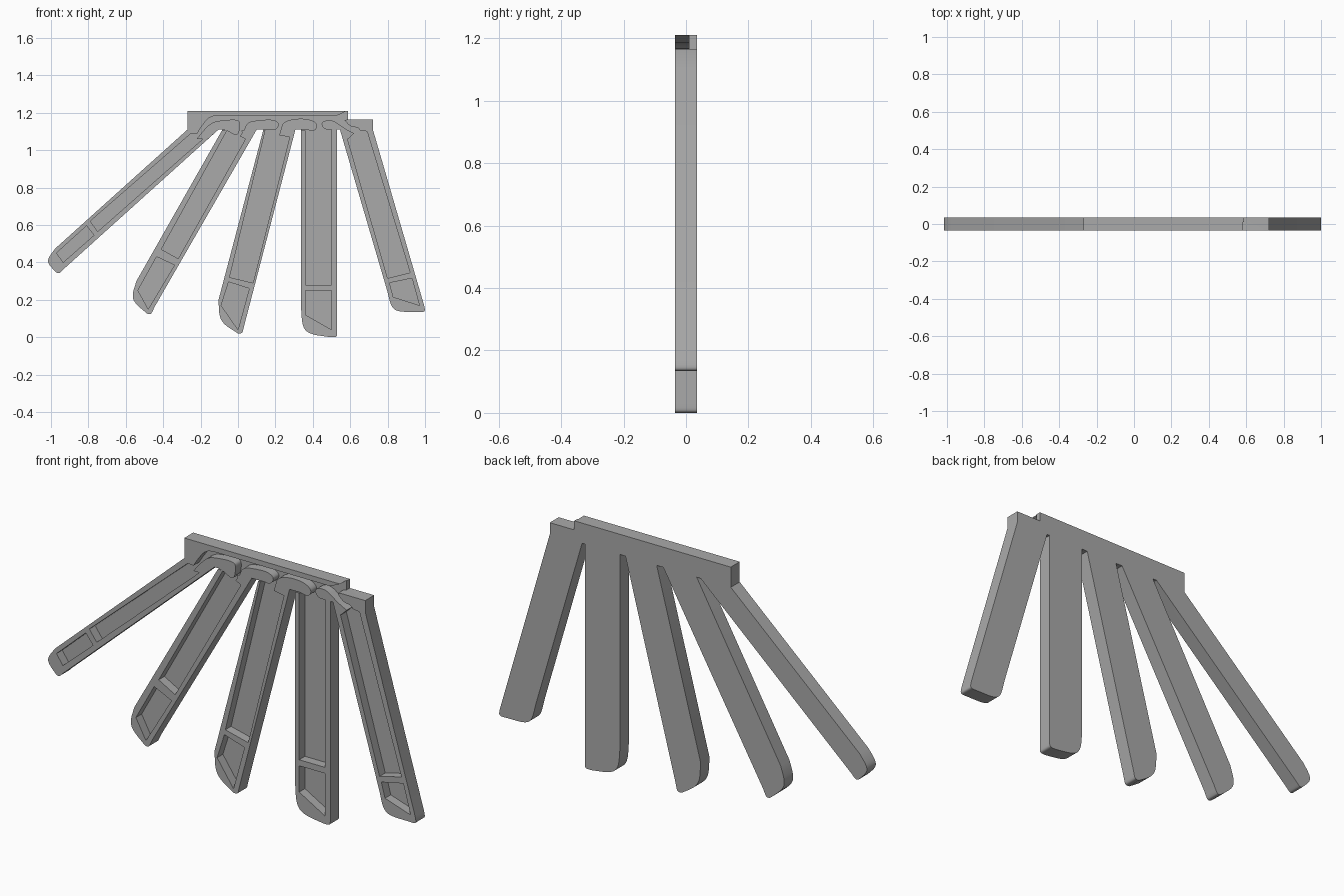
import bpy, bmesh

scene_cube = bpy.data.objects.get("Cube")
if scene_cube:
    bpy.data.objects.remove(scene_cube, do_unlink=True)

FRONT, FLOOR, BACK = -0.035, 0.01, 0.035

grey = bpy.data.materials.new("plain grey")
grey.use_nodes = True
colour = (0.4, 0.4, 0.4, 1)
grey.diffuse_color = colour
grey.node_tree.nodes["Principled BSDF"].inputs["Base Color"].default_value = colour


def soften(points, rounds=3):
    """Corner-cut an open polyline, keeping both ends."""
    for _ in range(rounds):
        out = [points[0]]
        for i, ((ax, az), (bx, bz)) in enumerate(zip(points, points[1:])):
            if i > 0:
                out.append((ax * .75 + bx * .25, az * .75 + bz * .25))
            if i < len(points) - 2:
                out.append((ax * .25 + bx * .75, az * .25 + bz * .75))
        points = out + [points[-1]]
    return points


def prism(name, outline, y_front, y_back):
    """Extrude an outline in the x-z plane through the thickness."""
    bm = bmesh.new()
    face = bm.faces.new([bm.verts.new((x, y_front, z)) for x, z in outline])
    moved = bmesh.ops.extrude_face_region(bm, geom=[face])["geom"]
    verts = [v for v in moved if isinstance(v, bmesh.types.BMVert)]
    bmesh.ops.translate(bm, verts=verts, vec=(0, y_back - y_front, 0))
    bmesh.ops.recalc_face_normals(bm, faces=bm.faces)
    mesh = bpy.data.meshes.new(name)
    bm.to_mesh(mesh)
    bm.free()
    mesh.materials.append(grey)
    obj = bpy.data.objects.new(name, mesh)
    bpy.context.collection.objects.link(obj)
    return obj


def activate(obj):
    bpy.ops.object.select_all(action="DESELECT")
    obj.select_set(True)
    bpy.context.view_layer.objects.active = obj


def smooth(obj):
    activate(obj)
    bpy.ops.object.shade_smooth_by_angle(angle=0.5)


# Fingers: top left, left end, bend, tip, corner, right end, top right
fingers = (
    [(-.27, 1.11), (-.976, .475), (-1.03, .405), (-.97, .345), (-.955, .34), (-.933, .363), (-.104, 1.11)],
    [(-.083, 1.11), (-.543, .3), (-.575, .2), (-.485, .125), (-.465, .12), (-.447, .16), (.1, 1.11)],
    [(.136, 1.11), (-.104, .2), (-.1, .083), (0, .02), (.024, .02), (.03, .05), (.307, 1.11)],
    [(.337, 1.11), (.337, .165), (.345, .02), (.495, 0), (.53, 0), (.53, .03), (.53, 1.11)],
    [(.545, 1.11), (.8, .24), (.825, .135), (.955, .135), (1.003, .133), (.995, .17), (.722, 1.107)],
)
outline = [(-.27, 1.21)]
for f in fingers:
    outline += [f[0]] + soften(f[1:4], 4) + soften(f[3:6])[1:] + [f[6]]
# Stepped right end of the top bar
outline += [(.722, 1.165), (.588, 1.165), (.588, 1.21)]
hand = prism("hand_plate", outline, FRONT, BACK)

# Long finger channels
channels = (
    [(-.79, .62), (-.75, .565), (-.165, 1.08), (-.25, 1.09)],
    [(-.41, .47), (-.32, .42), (.04, 1.06), (.01, 1.12), (-.05, 1.12)],
    [(-.045, .32), (.08, .29), (.28, 1.085), (.22, 1.12), (.15, 1.12)],
    [(.36, .28), (.5, .28), (.5, 1.12), (.36, 1.12)],
    [(.8, .315), (.92, .345), (.69, 1.1), (.62, 1.11), (.58, 1.08)],
)
# Fingertip pockets
pockets = (
    [(-.97, .45), (-.935, .4), (-.77, .545), (-.81, .595)],
    [(-.435, .43), (-.34, .385), (-.48, .15), (-.535, .25)],
    [(-.05, .295), (.06, .26), (0, .04), (-.09, .17)],
    [(.36, .25), (.5, .25), (.5, .04), (.36, .12)],
    [(.81, .29), (.93, .315), (.97, .17), (.83, .215)],
)
# Shared channel below the bar, open at the right end
shared = soften([(-.235, 1.06), (-.2, 1.12), (-.15, 1.185), (-.06, 1.185)])
shared += [(.53, 1.185), (.588, 1.212), (.6, 1.218), (.6, 1.168)]
shared += soften([(.57, 1.16), (.6, 1.125), (.65, 1.12), (.66, 1.08)], 2)
shared += [(.6, 1.08), (.55, 1.105), (-.09, 1.105), (-.16, 1.06)]

for shape in (*channels, *pockets, shared):
    cutter = prism("cutter", shape, FRONT - .05, FLOOR)
    cutter.hide_render = True
    cut = hand.modifiers.new("recess", "BOOLEAN")
    cut.operation, cut.solver, cut.object = "DIFFERENCE", "EXACT", cutter
    activate(hand)
    bpy.ops.object.modifier_apply(modifier=cut.name)
    bpy.data.objects.remove(cutter, do_unlink=True)
smooth(hand)

# Raised hooked arches bridging neighbouring fingers: curved edge, then base
arches = (
    ([(-.22, 1.06), (-.19, 1.1), (-.14, 1.15), (-.08, 1.16), (0, 1.165), (.015, 1.14), (0, 1.07), (-.05, 1.1)],
     [(-.083, 1.11), (-.104, 1.11), (-.16, 1.06)]),
    ([(.01, 1.075), (.03, 1.1), (.05, 1.15), (.11, 1.16), (.19, 1.165), (.225, 1.14), (.2, 1.105), (.17, 1.11)],
     [(.136, 1.11), (.1, 1.11), (.07, 1.06), (.04, 1.06)]),
    ([(.22, 1.08), (.23, 1.11), (.24, 1.15), (.31, 1.17), (.39, 1.165), (.43, 1.135), (.41, 1.1), (.36, 1.11)],
     [(.337, 1.11), (.307, 1.11), (.295, 1.07), (.275, 1.07)]),
    ([(.5, 1.11), (.46, 1.11), (.44, 1.15), (.5, 1.165), (.55, 1.13), (.58, 1.11), (.62, 1.09)],
     [(.59, 1.06), (.56, 1.06), (.545, 1.11), (.53, 1.11), (.53, 1.07), (.505, 1.07)]),
)
for n, (curve, base) in enumerate(arches, 1):
    smooth(prism(f"arch_{n}", soften(curve) + base, FRONT, FLOOR + .005))
